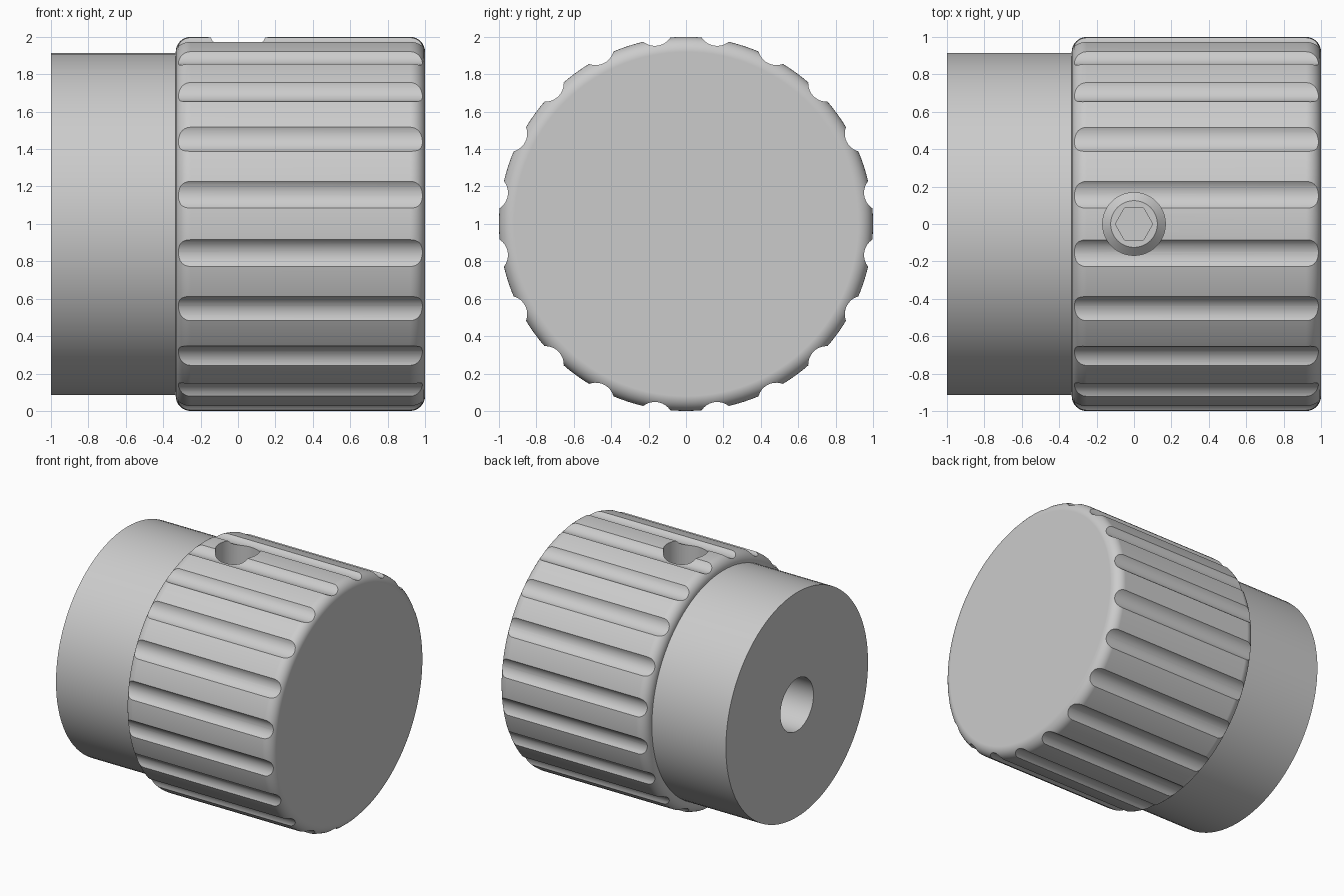
import bpy
import bmesh
import math
from mathutils import Matrix

if "Cube" in bpy.data.objects:
    bpy.data.objects.remove(bpy.data.objects["Cube"])

AXIS_Z = 1.0        # height of the knob's horizontal axis
FLUTES = 20
TO_X = Matrix.Translation((0, 0, AXIS_Z)) @ Matrix.Rotation(math.pi / 2, 4, 'Y')

grey = bpy.data.materials.new("light_grey")
grey.use_nodes = True
grey.diffuse_color = (0.6, 0.6, 0.6, 1)
grey.node_tree.nodes["Principled BSDF"].inputs["Base Color"].default_value = (0.6, 0.6, 0.6, 1)


def finish_mesh(name, bm):
    bmesh.ops.recalc_face_normals(bm, faces=bm.faces)
    mesh = bpy.data.meshes.new(name)
    bm.to_mesh(mesh)
    bm.free()
    mesh.materials.append(grey)
    obj = bpy.data.objects.new(name, mesh)
    bpy.context.collection.objects.link(obj)
    return obj


def lathe(name, profile, steps, matrix):
    """Closed solid from (height, radius) points turned about the local z axis."""
    bm = bmesh.new()
    rings = []
    for h, r in profile:
        rings.append([bm.verts.new((r * math.cos(a), r * math.sin(a), h))
                      for a in (2 * math.pi * i / steps for i in range(steps))])
    for low, high in zip(rings, rings[1:]):
        for i in range(steps):
            j = (i + 1) % steps
            bm.faces.new((low[i], low[j], high[j], high[i]))
    bm.faces.new(rings[0][::-1])
    bm.faces.new(rings[-1])
    bmesh.ops.transform(bm, matrix=matrix, verts=bm.verts)
    return finish_mesh(name, bm)


def cut(target, cutter):
    mod = target.modifiers.new("cut", 'BOOLEAN')
    mod.operation = 'DIFFERENCE'
    mod.solver = 'EXACT'
    mod.object = cutter
    bpy.context.view_layer.objects.active = target
    bpy.ops.object.modifier_apply(modifier=mod.name)


def smooth(obj):
    bpy.ops.object.select_all(action='DESELECT')
    obj.select_set(True)
    bpy.context.view_layer.objects.active = obj
    bpy.ops.object.shade_smooth_by_angle(angle=math.radians(25))
    obj.modifiers.new("weighted_normals", 'WEIGHTED_NORMAL').keep_sharp = True


# Grip body with rounded rims
back, front, fillet = -0.333, 1.0, 0.08
arc = [math.pi / 2 * i / 8 for i in range(9)]
profile = [(back + fillet * (1 - math.sin(a)), 1 - fillet * (1 - math.cos(a))) for a in reversed(arc)]
profile += [(front - fillet * (1 - math.sin(a)), 1 - fillet * (1 - math.cos(a))) for a in arc]
grip = lathe("grip", profile, 120, TO_X)

# Collar behind the grip
collar = lathe("collar", [(-1, 0.915), (back + 0.002, 0.915)], 96, TO_X)

# Flutes cut straight through around the rim
bm = bmesh.new()
for i in range(FLUTES):
    turn = Matrix.Rotation(2 * math.pi * (i + 0.5) / FLUTES, 4, 'Z')
    bmesh.ops.create_cone(bm, cap_ends=True, segments=48, radius1=0.0985, radius2=0.0985,
                          depth=4, matrix=TO_X @ turn @ Matrix.Translation((1.0635, 0, 0)))
flute_cutter = finish_mesh("flute_cutter", bm)

# Shaft bore and set screw hole
bore_cutter = lathe("bore_cutter", [(-1.5, 0.213), (0.5, 0.213)], 48, TO_X)
hole_cutter = lathe("hole_cutter", [(1.0, 0.168), (2.5, 0.168)], 48, Matrix())
cut(grip, flute_cutter)
cut(grip, bore_cutter)
cut(grip, hole_cutter)
cut(collar, bore_cutter)

# Set screw with chamfered top and hexagon socket
set_screw = lathe("set_screw", [(1.18, 0.125), (1.22, 0.168), (1.56, 0.168), (1.6, 0.125)],
                  48, Matrix())
socket_cutter = lathe("socket_cutter", [(1.45, 0.1), (1.8, 0.1)], 6, Matrix())
cut(set_screw, socket_cutter)

for cutter in (flute_cutter, bore_cutter, hole_cutter, socket_cutter):
    bpy.data.objects.remove(cutter)
for part in (grip, collar, set_screw):
    smooth(part)
